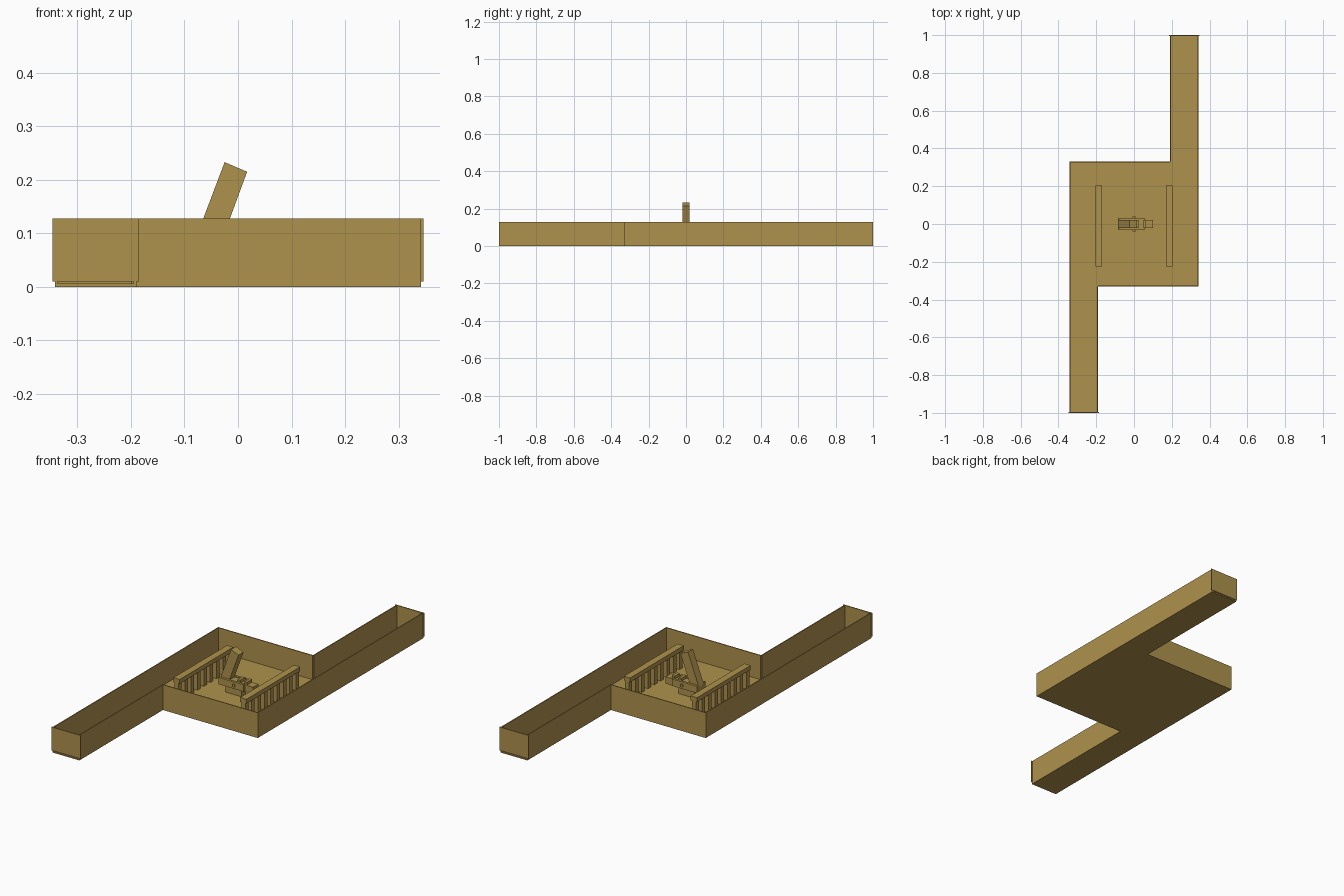
import bpy, bmesh, math
from mathutils import Matrix, Vector

if "Cube" in bpy.data.objects:
    bpy.data.objects.remove(bpy.data.objects["Cube"])

wood = bpy.data.materials.new("tan_wood")
wood.diffuse_color = (0.43, 0.29, 0.075, 1)
wood.use_nodes = True
wood.node_tree.nodes["Principled BSDF"].inputs["Base Color"].default_value = wood.diffuse_color


def finish(name, bm):
    bmesh.ops.recalc_face_normals(bm, faces=bm.faces)
    mesh = bpy.data.meshes.new(name)
    bm.to_mesh(mesh)
    bm.free()
    mesh.materials.append(wood)
    ob = bpy.data.objects.new(name, mesh)
    bpy.context.collection.objects.link(ob)
    return ob


def box(bm, x0, x1, y0, y1, z0, z1):
    m = Matrix.Translation(((x0 + x1) / 2, (y0 + y1) / 2, (z0 + z1) / 2))
    m = m @ Matrix.Diagonal((abs(x1 - x0), abs(y1 - y0), abs(z1 - z0), 1))
    bmesh.ops.create_cube(bm, size=1, matrix=m)


def boxes(name, items):
    bm = bmesh.new()
    for it in items:
        box(bm, *it)
    return finish(name, bm)


def extrude_xz(name, pts, half):
    """Side profile in x/z, extruded symmetrically along y."""
    bm = bmesh.new()
    f = bm.faces.new([bm.verts.new((x, -half, z)) for x, z in pts])
    r = bmesh.ops.extrude_face_region(bm, geom=[f])
    moved = [v for v in r["geom"] if isinstance(v, bmesh.types.BMVert)]
    bmesh.ops.translate(bm, verts=moved, vec=(0, 2 * half, 0))
    return finish(name, bm)


H, T, F = 0.128, 0.005, 0.006
W, A, D = 0.342, 0.19, 0.33

# S-shaped floor: central square with two opposite arms
plan = [(-W, -1), (-A, -1), (-A, -D), (W, -D),
        (W, 1), (A, 1), (A, D), (-W, D)]
bm = bmesh.new()
f = bm.faces.new([bm.verts.new((x, y, 0)) for x, y in plan])
r = bmesh.ops.extrude_face_region(bm, geom=[f])
bmesh.ops.translate(bm, vec=(0, 0, F),
                    verts=[v for v in r["geom"] if isinstance(v, bmesh.types.BMVert)])
finish("floor", bm)

# Walls, each repeated by a half turn
for s, side in ((-1, "front"), (1, "back")):
    boxes(side + "_long_wall", [(s * W, s * (W - T), -s * D, s * 1.0, 0, H)])
    boxes(side + "_inner_arm_wall", [(s * A, s * (A + T), s * D, s * 1.0, 0, H)])
    boxes(side + "_square_wall", [(-s * W, s * A, s * D, s * (D - T), 0, H)])
    boxes(side + "_end_wall",
          [(s * (W + T), s * (A - T), s * 0.995, s * 1.0, 0.01, H)])

# Railings with slatted posts
N = 9
for s, side in ((-1, "left"), (1, "right")):
    x0, x1 = sorted((s * 0.17, s * 0.205))
    boxes(side + "_rail", [(x0, x1, -0.225, 0.205, 0.098, 0.12)])
    posts = []
    for i in range(N):
        y = -0.213 + i * 0.406 / (N - 1)
        posts.append((x0 + 0.006, x1 - 0.006, y - 0.012, y + 0.012, F, 0.098))
    boxes(side + "_rail_posts", posts)

# Central mechanism: body, cheek plates and tilted handle
boxes("mechanism_body", [(-0.085, 0.10, -0.021, 0.021, 0.04, 0.075)])
boxes("mechanism_cheeks", [(-0.085, 0.055, s * 0.021, s * 0.033, 0.045, 0.08)
                           for s in (-1, 1)])
boxes("mechanism_lugs", [(x, x + 0.014, -0.021, 0.021, 0.075, 0.09)
                         for x in (0.012, 0.05)])
boxes("mechanism_pedestal", [(-0.06, 0.03, -0.016, 0.016, F, 0.04)])

extrude_xz("handle", [(-0.086, 0.072), (-0.040, 0.060),
                      (0.017, 0.215), (-0.025, 0.233)], 0.02)

# Pivot pin across the cheeks
bm = bmesh.new()
bmesh.ops.create_cone(bm, cap_ends=True, segments=12, radius1=0.008, radius2=0.008,
                      depth=0.078, matrix=Matrix.Translation((0, 0, 0.062))
                      @ Matrix.Rotation(math.pi / 2, 4, 'X'))
finish("pivot_pin", bm)
